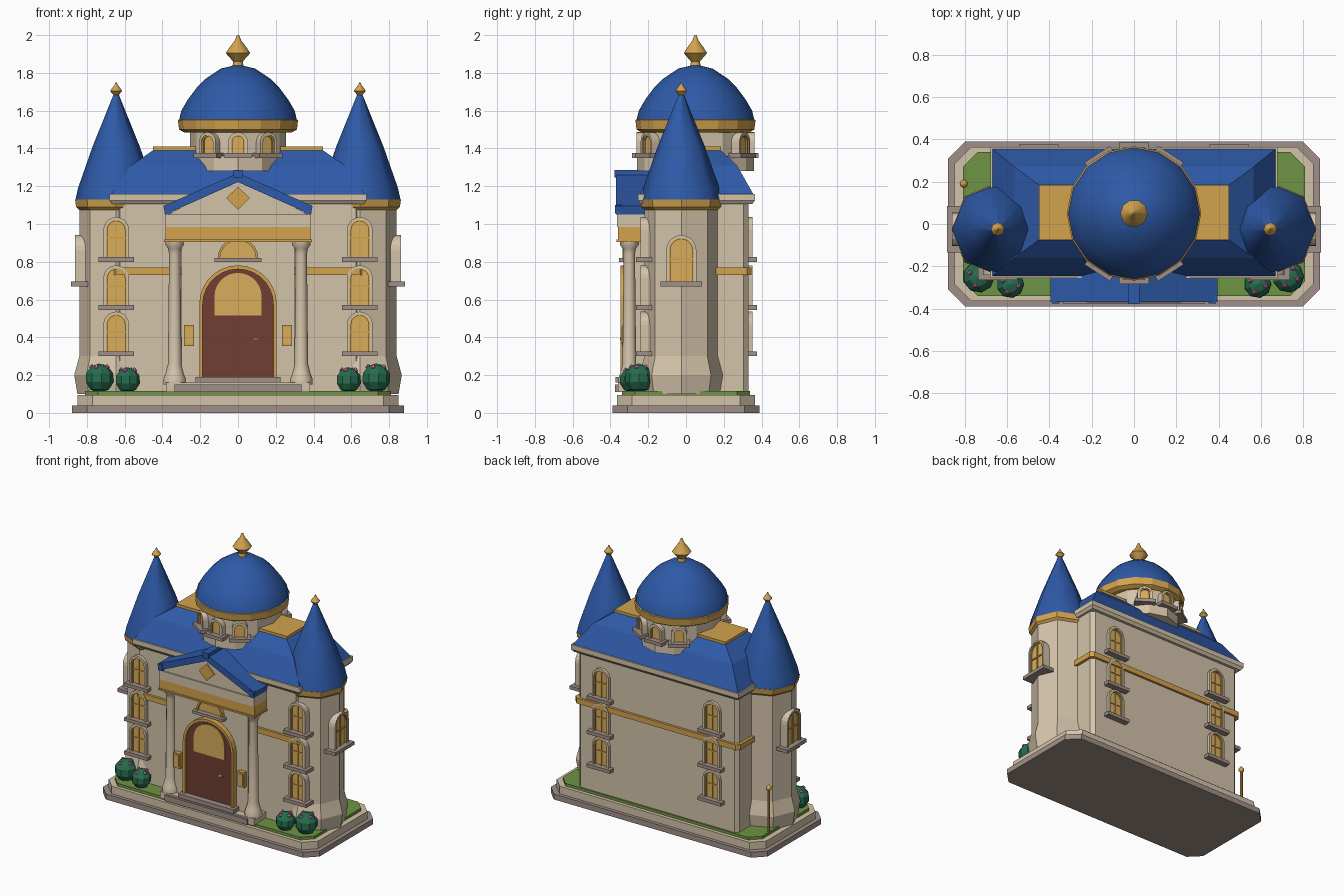
import bpy, bmesh
from math import sin, cos, pi, radians
from mathutils import Matrix, Vector

cube = bpy.data.objects.get("Cube")
if cube:
    bpy.data.objects.remove(cube, do_unlink=True)


def material(name, r, g, b):
    lin = [((c / 255 + 0.055) / 1.055) ** 2.4 for c in (r, g, b)] + [1]
    m = bpy.data.materials.new(name)
    m.use_nodes = True
    m.diffuse_color = lin
    m.node_tree.nodes["Principled BSDF"].inputs["Base Color"].default_value = lin
    return m


STONE = material("cream stone", 212, 196, 170)
DARK = material("grey stone", 160, 143, 136)
BLUE = material("blue roof", 46, 90, 168)
GOLD = material("gold trim", 210, 163, 78)
PANE = material("amber glass", 216, 174, 92)
LAWN = material("lawn green", 110, 148, 68)
BUSH = material("bush green", 38, 108, 78)
PINK = material("flower pink", 222, 118, 168)
WOOD = material("brown door", 112, 62, 50)


def loft(name, rings, mat, M=None, cyclic=False, smooth=0):
    """Skin a list of closed rings; cap the ends unless cyclic."""
    bm = bmesh.new()
    vs = [[bm.verts.new(p) for p in ring] for ring in rings]
    n = len(vs[0])
    pairs = list(zip(vs, vs[1:])) + ([(vs[-1], vs[0])] if cyclic else [])
    for a, b in pairs:
        for i in range(n):
            j = (i + 1) % n
            bm.faces.new((a[i], a[j], b[j], b[i]))
    if not cyclic:
        bm.faces.new(vs[0])
        bm.faces.new(vs[-1])
    bmesh.ops.recalc_face_normals(bm, faces=bm.faces)
    me = bpy.data.meshes.new(name)
    bm.to_mesh(me)
    bm.free()
    me.materials.append(mat)
    ob = bpy.data.objects.new(name, me)
    bpy.context.collection.objects.link(ob)
    if M:
        ob.matrix_world = M
    if smooth:
        bpy.ops.object.select_all(action='DESELECT')
        ob.select_set(True)
        bpy.context.view_layer.objects.active = ob
        bpy.ops.object.shade_smooth_by_angle(angle=radians(smooth))
    return ob


def rect(hx, hy, z, cy=0, c=0.0):
    """Rectangle ring, corners cut by c."""
    if not c:
        return [(x, cy + y, z) for x, y in ((-hx, -hy), (hx, -hy), (hx, hy), (-hx, hy))]
    quarter = [(hx, hy - c), (hx - c, hy)]
    pts = quarter + [(-x, y) for x, y in quarter[::-1]]
    return [(x, cy + y, z) for x, y in pts + [(-x, -y) for x, y in pts]]


def box(name, x0, x1, y0, y1, z0, z1, mat, M=None):
    ring = [(x0, y0), (x1, y0), (x1, y1), (x0, y1)]
    return loft(name, [[(x, y, z) for x, y in ring] for z in (z0, z1)], mat, M)


def lathe(name, profile, n, x, y, mat, sx=1, sy=1, smooth=0):
    rings = [[(x + r * sx * cos(2 * pi * i / n), y + r * sy * sin(2 * pi * i / n), z)
              for i in range(n)] for r, z in profile]
    return loft(name, rings, mat, smooth=smooth)


def plate(name, pts, y0, y1, mat, M=None):
    return loft(name, [[(x, y, z) for x, z in pts] for y in (y0, y1)], mat, M)


def arch(w, z0, z1, n=10):
    """Round-headed outline of half width w."""
    spring = max(z0, z1 - w)
    return [(-w, z0), (w, z0)] + [
        (w * cos(pi * i / n), spring + 0.001 + (z1 - spring) * sin(pi * i / n)) for i in range(n + 1)]


def arch_frame(name, outer, inner, y0, y1, mat, M=None):
    rings = [[(x, y, z) for x, z in pts] for pts, y in
             ((outer, y0), (outer, y1), (inner, y1), (inner, y0))]
    loft(name, rings, mat, M, cyclic=True)


def window(name, x, y, z, w, h, turn=0, bars=True):
    """Arched window with sill; faces -y before turning."""
    M = Matrix.Translation((x, y, z)) @ Matrix.Rotation(radians(turn), 4, 'Z')
    out, mid, inner = arch(w, .02, h), arch(w - .014, .02, h - .014), arch(w - .022, .02, h - .022)
    arch_frame(name + "_surround", out, mid, .06, -.022, STONE, M)
    arch_frame(name + "_frame", mid, inner, .06, -.016, GOLD, M)
    plate(name + "_glass", inner, .06, -.006, PANE, M)
    if bars:
        box(name + "_mullion", -.004, .004, 0, -.012, .02, h - .02, GOLD, M)
        box(name + "_crossbar", -w + .02, w - .02, 0, -.012, h * .52, h * .52 + .008, GOLD, M)
    box(name + "_sill", -w * 1.38, w * 1.38, .06, -.045, 0, .025, DARK, M)


def finial(name, x, y, z, s, n=10):
    prof = [(.03, 0), (.025, .03), (.065, .075), (.045, .105), (.018, .14), (.006, .17)]
    lathe(name, [(r * s, z + h * s) for r, h in prof], n, x, y, GOLD, smooth=40)


# Base and lawn
loft("base_plinth", [rect(.88, .39, z, 0, .08) for z in (0, .04)], DARK)
loft("base_slab", [rect(.85, .365, .04, 0, .08), rect(.85, .365, .095, 0, .08)], STONE)
loft("lawn", [rect(.81, .34, z, 0, .07) for z in (.09, .115)], LAWN)

# Main body, belt and eaves
CY = .055
loft("main_walls", [rect(.65, .275, z, CY, .025) for z in (.1, 1.12)], STONE)
loft("belt_course", [rect(.67, .292, z, CY, .025) for z in (.73, .77)], GOLD)
loft("eave_cornice", [rect(.665, .295, 1.105, CY), rect(.68, .31, 1.125, CY),
                      rect(.68, .31, 1.16, CY)], STONE)
loft("main_roof", [rect(.67, .30, 1.16, CY), rect(.565, .215, 1.31, CY),
                   rect(.45, .13, 1.39, CY)], BLUE)
loft("roof_platform", [rect(.45, .13, z, CY) for z in (1.385, 1.41)], GOLD)
for sx in (-1, 1):
    for z in (.30, .545, .80):
        window("back_window", sx * .45, .33, z, .068, .235, 180)

# Drum and dome
lathe("drum_collar", [(1, 1.28), (1, 1.36)], 12, 0, .05, STONE, .255, .31)
lathe("drum", [(1, 1.34), (1, 1.51)], 12, 0, .05, STONE, .255, .285)
for side in (0, 180):
    for a in (-33, 0, 33):
        t = radians(a + side)
        window("drum_window", .275 * sin(t), .05 - .29 * cos(t), 1.35, .052, .135, a + side, False)
lathe("dome_ring", [(.285, 1.485), (.312, 1.50), (.318, 1.55), (.30, 1.56)], 16, 0, .05, GOLD)
lathe("dome", [(.312, 1.55), (.30, 1.60), (.265, 1.66), (.22, 1.72), (.17, 1.77), (.09, 1.823),
               (.02, 1.84)], 16, 0, .05, BLUE, smooth=40)
finial("dome_finial", 0, .05, 1.83, 1)

# Side towers
TY = -.025
for sx in (-1, 1):
    x = sx * .645
    lathe("tower_shaft", [(.205, .1), (.222, .20), (.195, .30), (.195, 1.10)], 8, x, TY, STONE)
    lathe("tower_collar", [(.195, 1.075), (.212, 1.09), (.218, 1.13)], 8, x, TY, GOLD)
    lathe("tower_roof", [(.215, 1.13), (.202, 1.19), (.125, 1.41), (.012, 1.69)], 8, x, TY,
          BLUE, smooth=50)
    finial("tower_finial", x, TY, 1.667, .49, 8)
    for z in (.30, .545, .80):
        window("tower_front_window", x, TY - .195, z, .068, .235)
    window("tower_side_window", sx * .84, TY, .67, .08, .27, sx * 90)

# Porch: steps, vestibule, columns
box("lower_step", -.335, .335, -.375, -.2, .11, .15, DARK)
box("upper_step", -.225, .225, -.372, -.2, .16, .19, DARK)
box("porch_floor", -.38, .38, -.36, -.2, .11, .16, STONE)
box("vestibule", -.30, .30, -.31, -.2, .12, .92, STONE)
for sx in (-1, 1):
    lathe("porch_column", [(.06, .15), (.06, .18), (.048, .21), (.036, .26), (.03, .84),
                           (.035, .87), (.05, .89), (.05, .91)], 12, sx * .335, -.30, STONE, smooth=40)
    box("wall_lantern", sx * .26 - .027, sx * .26 + .027, -.34, -.30, .355, .465, GOLD)
    box("lantern_glass", sx * .26 - .018, sx * .26 + .018, -.345, -.338, .368, .452, PANE)

# Front door
arch_frame("door_frame", arch(.205, .18, .78, 14), arch(.187, .18, .76, 14), -.30, -.348, GOLD)
plate("door_leaf", arch(.187, .18, .76, 14), -.30, -.33, WOOD)
plate("door_glass", arch(.125, .515, .74, 14), -.325, -.337, PANE)
box("door_handle", .078, .11, -.35, -.325, .385, .397, GOLD)
arch_frame("transom_frame", arch(.108, .815, .925), arch(.095, .815, .912), -.3, -.335, GOLD)
plate("transom_glass", arch(.095, .815, .912), -.3, -.32, PANE)
box("transom_sill", -.125, .125, -.355, -.3, .80, .82, DARK)

# Entablature and pediment
box("entablature", -.385, .385, -.36, -.2, .91, .985, GOLD)
box("entablature_cap", -.392, .392, -.368, -.2, .905, .917, GOLD)
box("porch_cornice", -.385, .385, -.365, -.2, .985, 1.05, STONE)
plate("pediment", [(-.37, 1.05), (.37, 1.05), (0, 1.25)], -.355, -.2, STONE)
for sx in (-1, 1):
    plate("porch_roof", [(0, 1.27), (0, 1.222), (sx * .385, 1.05), (sx * .395, 1.095)],
          -.37, -.18, BLUE)
    box("roof_end_block", sx * .37 - .018, sx * .37 + .018, -.376, -.34, 1.055, 1.10, BLUE)
box("porch_ridge", -.025, .025, -.378, -.18, 1.245, 1.285, BLUE)
plate("pediment_diamond", [(0, 1.075), (.062, 1.137), (0, 1.198), (-.062, 1.137)], -.35, -.366, GOLD)

# Bushes with flowers
for bx, by, r in ((-.735, -.25, .078), (-.585, -.285, .068), (.585, -.285, .068), (.73, -.25, .078)):
    bz = .105 + r
    prof = [(r * cos(t), bz + r * sin(t)) for t in [radians(d) for d in (-88, -50, -15, 20, 55, 88)]]
    lathe("bush", prof, 9, bx, by, BUSH)
    for k in range(4):
        t = radians(60 + 95 * k)
        fx, fy, fz = bx + r * .55 * cos(t), by + r * .55 * sin(t), bz + r * .75
        lathe("flower", [(.004, fz - .015), (.015, fz), (.004, fz + .015)], 6, fx, fy, PINK)

# Garden lamp post
lathe("lamp_post", [(.01, .11), (.01, .43)], 8, -.805, .19, GOLD)
lathe("lamp_ball", [(.005, .415), (.02, .43), (.02, .445), (.005, .46)], 8, -.805, .19, GOLD, smooth=60)
